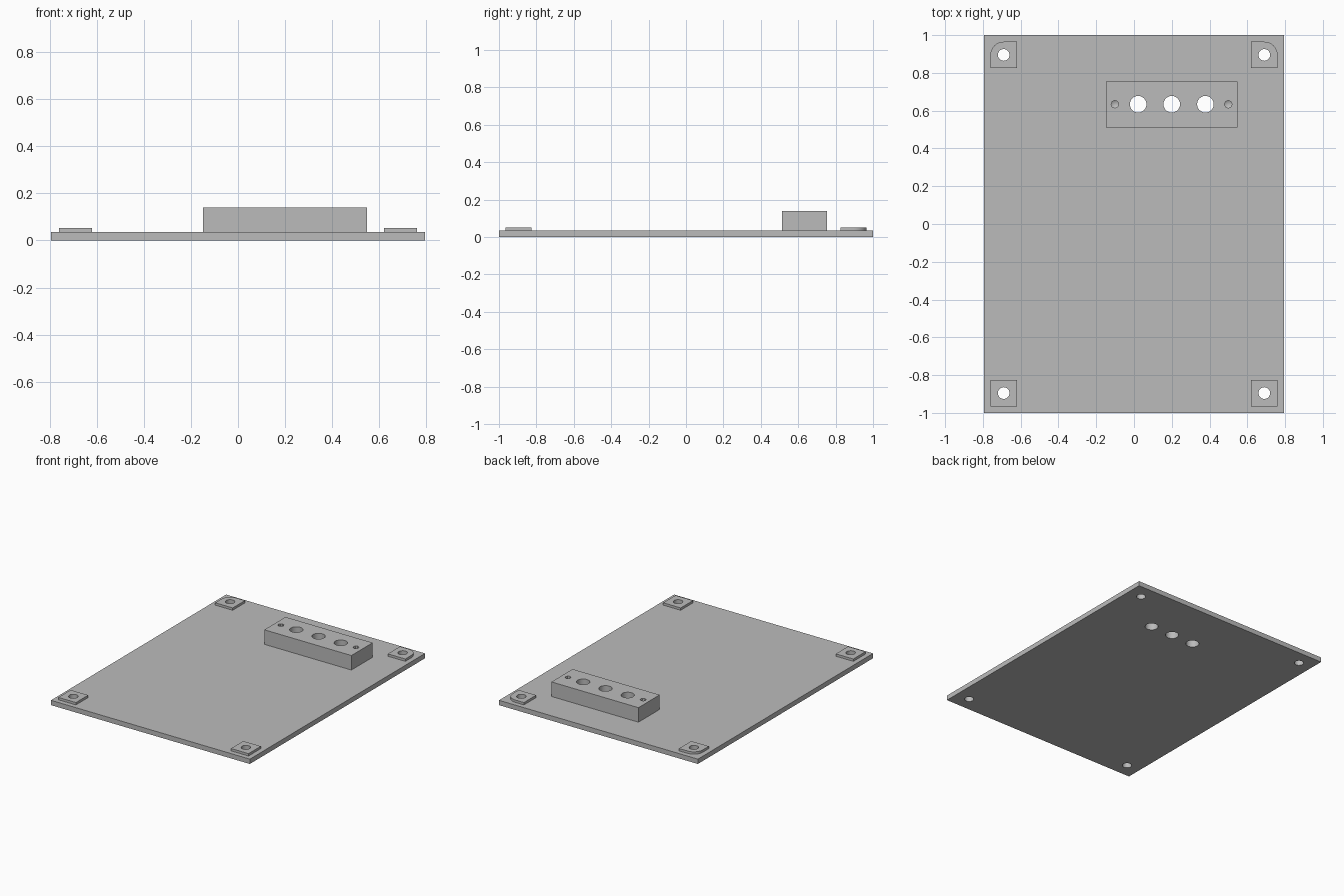
import bpy, bmesh
from math import cos, sin, pi

cube = bpy.data.objects.get("Cube")
if cube:
    bpy.data.objects.remove(cube)

grey = bpy.data.materials.new("plain_grey")
grey.use_nodes = True
colour = (0.5, 0.5, 0.5, 1)
grey.diffuse_color = colour
grey.node_tree.nodes["Principled BSDF"].inputs["Base Color"].default_value = colour

PLATE_TOP, PAD_TOP, BLOCK_TOP = 0.035, 0.052, 0.14


def finish(bm, name):
    bmesh.ops.recalc_face_normals(bm, faces=bm.faces)
    mesh = bpy.data.meshes.new(name)
    bm.to_mesh(mesh)
    bm.free()
    obj = bpy.data.objects.new(name, mesh)
    bpy.context.collection.objects.link(obj)
    mesh.materials.append(grey)
    return obj


def prism(name, outline, z0, z1):
    """Extrude a flat outline from z0 up to z1."""
    bm = bmesh.new()
    face = bm.faces.new([bm.verts.new((x, y, z0)) for x, y in outline])
    top = bmesh.ops.extrude_face_region(bm, geom=[face])["geom"]
    verts = [v for v in top if isinstance(v, bmesh.types.BMVert)]
    bmesh.ops.translate(bm, verts=verts, vec=(0, 0, z1 - z0))
    return finish(bm, name)


def rectangle(x0, x1, y0, y1):
    return [(x0, y0), (x1, y0), (x1, y1), (x0, y1)]


def circle(x, y, r, sides):
    return [(x + r * cos(2 * pi * i / sides), y + r * sin(2 * pi * i / sides))
            for i in range(sides)]


def cut(obj, cutters):
    """Subtract the cutters, bake the result and remove the cutters."""
    for cutter in cutters:
        cutter.hide_render = True
        mod = obj.modifiers.new("hole", "BOOLEAN")
        mod.operation, mod.solver, mod.object = "DIFFERENCE", "EXACT", cutter
    bpy.context.view_layer.update()
    graph = bpy.context.evaluated_depsgraph_get()
    baked = bpy.data.meshes.new_from_object(obj.evaluated_get(graph))
    obj.modifiers.clear()
    obj.data = baked
    for cutter in cutters:
        bpy.data.objects.remove(cutter)
    # smooth hole walls, sharp rims
    bpy.ops.object.select_all(action="DESELECT")
    obj.select_set(True)
    bpy.context.view_layer.objects.active = obj
    bpy.ops.object.shade_smooth_by_angle(angle=pi / 6)


def through(x, y, r, sides=24):
    return prism("hole_cutter", circle(x, y, r, sides), -0.1, 0.3)


def blind(x, y, r, sides=8):
    """Drilled hole with a pointed bottom."""
    cutter = prism("drill_cutter", circle(x, y, r, sides), 0.06, 0.3)
    bm = bmesh.new()
    bm.from_mesh(cutter.data)
    bottom = min(bm.faces, key=lambda f: f.calc_center_median().z)
    tip = bmesh.ops.poke(bm, faces=[bottom])["verts"]
    bmesh.ops.translate(bm, verts=tip, vec=(0, 0, -0.012))
    bm.to_mesh(cutter.data)
    bm.free()
    return cutter


corners = [(sx, sy) for sx in (-1, 1) for sy in (-1, 1)]
HOLE_X, HOLE_Y, HOLE_R = 0.69, 0.895, 0.031
BLOCK_Y = 0.634
socket_xs = (0.022, 0.2, 0.378)


def corner_holes():
    return [through(sx * HOLE_X, sy * HOLE_Y, HOLE_R) for sx, sy in corners]


def socket_holes():
    return [through(x, BLOCK_Y, 0.044) for x in socket_xs]


# Base plate
plate = prism("base_plate", rectangle(-0.795, 0.795, -1, 1), 0, PLATE_TOP)
cut(plate, corner_holes() + socket_holes())

# Corner pads; the two at the back have a rounded outer corner
half, radius = 0.07, 0.07
for sx, sy in corners:
    if sy > 0:
        arc = [(half - radius + radius * cos(i * pi / 16),
                half - radius + radius * sin(i * pi / 16)) for i in range(9)]
        outline = [(-half, -half), (half, -half)] + arc + [(-half, half)]
    else:
        outline = rectangle(-half, half, -half, half)
    outline = [(sx * (HOLE_X + x), sy * HOLE_Y + y) for x, y in outline]
    name = ("back" if sy > 0 else "front") + ("_left" if sx > 0 else "_right") + "_pad"
    pad = prism(name, outline, PLATE_TOP, PAD_TOP)
    cut(pad, [through(sx * HOLE_X, sy * HOLE_Y, HOLE_R)])

# Raised block with three through holes and two small drilled holes
block = prism("socket_block", rectangle(-0.148, 0.548, 0.512, 0.754), PLATE_TOP, BLOCK_TOP)
cut(block, socket_holes() + [blind(x, BLOCK_Y, 0.02) for x in (-0.101, 0.499)])
